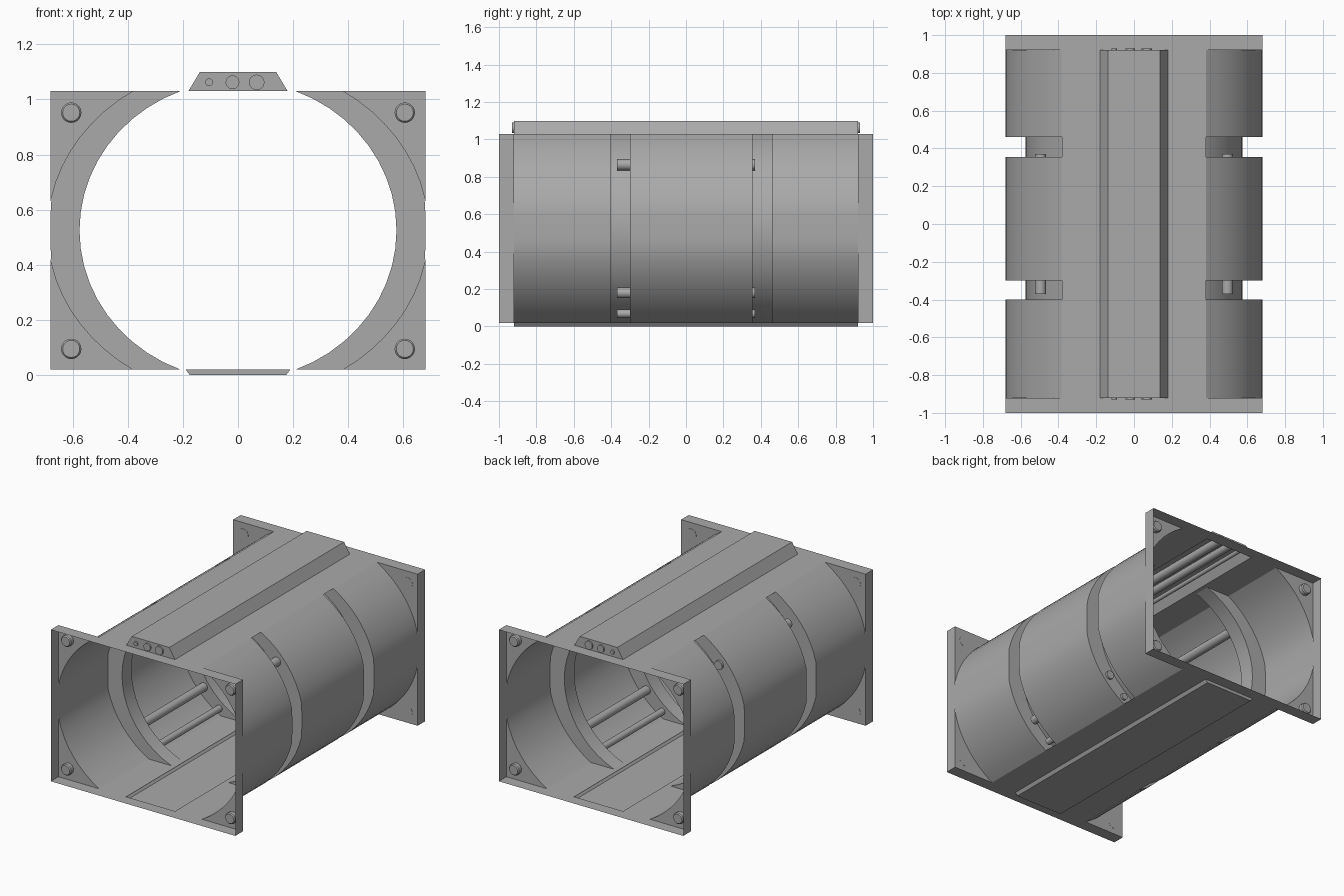
import bpy, bmesh, math

if "Cube" in bpy.data.objects:
    bpy.data.objects.remove(bpy.data.objects["Cube"])

ZC, Z0, Z1 = 0.525, 0.02, 1.03      # centre, floor and ceiling heights
W, YE, YW = 0.68, 1.0, 0.92         # half width, end of rims, end of walls

metal = bpy.data.materials.new("grey metal")
metal.diffuse_color = (0.4, 0.4, 0.4, 1)
metal.use_nodes = True
metal.node_tree.nodes["Principled BSDF"].inputs["Base Color"].default_value = metal.diffuse_color


def make(name, polys, mirror_x=False, mirror_y=False, smooth=True, weld=True):
    """Object from a list of polygons, optionally mirrored."""
    bm = bmesh.new()
    for p in polys:
        bm.faces.new([bm.verts.new(v) for v in p])
    if weld:
        bmesh.ops.remove_doubles(bm, verts=bm.verts, dist=1e-5)
    bmesh.ops.recalc_face_normals(bm, faces=bm.faces)
    me = bpy.data.meshes.new(name)
    bm.to_mesh(me)
    bm.free()
    me.materials.append(metal)
    ob = bpy.data.objects.new(name, me)
    bpy.context.collection.objects.link(ob)
    if smooth:
        bpy.ops.object.select_all(action='DESELECT')
        ob.select_set(True)
        bpy.context.view_layer.objects.active = ob
        bpy.ops.object.shade_smooth_by_angle(angle=math.radians(30))
    if mirror_x or mirror_y:
        m = ob.modifiers.new("mirror", 'MIRROR')
        m.use_axis = (mirror_x, mirror_y, False)
        m.use_mirror_merge = False
    return ob


def arc(a, b, n=20):
    """Right half of an ellipse, cut by the floor and ceiling."""
    t0 = math.asin((Z1 - ZC) / b)
    ts = [-t0 + 2 * t0 * i / n for i in range(n + 1)]
    return [(min(W, a * math.cos(t)), ZC + b * math.sin(t)) for t in ts]


def loft(rings, closed=False):
    out = []
    for r, s in zip(rings, rings[1:]):
        n = len(r)
        for i in range(n if closed else n - 1):
            j = (i + 1) % n
            out.append([r[i], r[j], s[j], s[i]])
    return out


def rod(x, z, stations, n=20):
    """Capped round rod along y from (y, radius) stations."""
    rings = [[(x + r * math.cos(2 * math.pi * i / n), y, z + r * math.sin(2 * math.pi * i / n))
              for i in range(n)] for y, r in stations]
    return loft(rings, True) + [rings[0], rings[-1]]


def sheet(x0, x1, y0, y1, z):
    return [(x0, y0, z), (x1, y0, z), (x1, y1, z), (x0, y1, z)]


outer, inner = arc(0.69, 0.605), arc(0.575, 0.542)

# curved side walls with two inset grooves
stations = [(-YW, outer), (-.40, outer), (-.40, inner), (-.30, inner), (-.30, outer),
            (.355, outer), (.355, inner), (.46, inner), (.46, outer), (YW, outer)]
make("side_walls", loft([[(x, y, z) for x, z in p] for y, p in stations]), mirror_x=True)

# floor and ceiling sheets, each with a long slot
XF = outer[0][0]
for name, z in (("floor", Z0), ("ceiling", Z1)):
    polys = [sheet(0.18, XF, -YW, YW, z)]
    for s in (-1, 1):
        polys += [sheet(0, 0.18, s * YW, s * YE, z), sheet(0.18, XF, s * YW, s * YE, z),
                  sheet(XF, W, s * YW, s * YE, z)]
    make(name, polys, mirror_x=True, smooth=False)

# end rims: side strips and corner plates
polys = [[(W, -YE, Z0), (W, -YW, Z0), (W, -YW, Z1), (W, -YE, Z1)]]
make("rim_sides", polys, mirror_x=True, mirror_y=True, smooth=False)
polys = []
half = len(outer) // 2
for pts, zc in ((outer[:half + 1], Z0), (outer[half:][::-1], Z1)):
    pts = [p for p in pts if p[0] < W - 1e-4]
    zt = ZC + math.copysign(0.605 * math.sqrt(1 - (W / 0.69) ** 2), zc - ZC)
    polys.append([(x, -YW, z) for x, z in pts + [(W, zt), (W, zc)]])
make("corner_plates", polys, mirror_x=True, mirror_y=True, smooth=False)

# corner bolts
polys = []
for z in (0.095, 0.952):
    polys += rod(0.605, z, [(-0.919, .037), (-0.945, .037), (-0.952, .031)])
make("corner_bolts", polys, mirror_x=True, mirror_y=True)

# pipes running between the ribs
polys = []
for x, z, r in ((0.495, 0.865, .03), (0.50, 0.18, .028), (0.385, 0.068, .022)):
    polys += rod(x, z, [(-0.37, r), (0.37, r)])
make("wall_pipes", polys, mirror_x=True)


def trough(name, xa, za, xb, zb):
    """Open tapered box over a slot."""
    a = [(-xa, -YW, za), (xa, -YW, za), (xa, YW, za), (-xa, YW, za)]
    b = [(-xb, -YW, zb), (xb, -YW, zb), (xb, YW, zb), (-xb, YW, zb)]
    make(name, loft([a, b], True) + [b], smooth=False)


# roof duct, floor channel, and pipes in the duct
trough("roof_duct", 0.18, Z1, 0.138, 1.10)
trough("floor_channel", 0.19, Z0, 0.175, 0.0)
polys = []
for x, r in ((-0.105, .014), (-0.02, .025), (0.068, .028)):
    polys += rod(x, 1.062, [(-0.93, r), (0.93, r)])
make("duct_pipes", polys)
